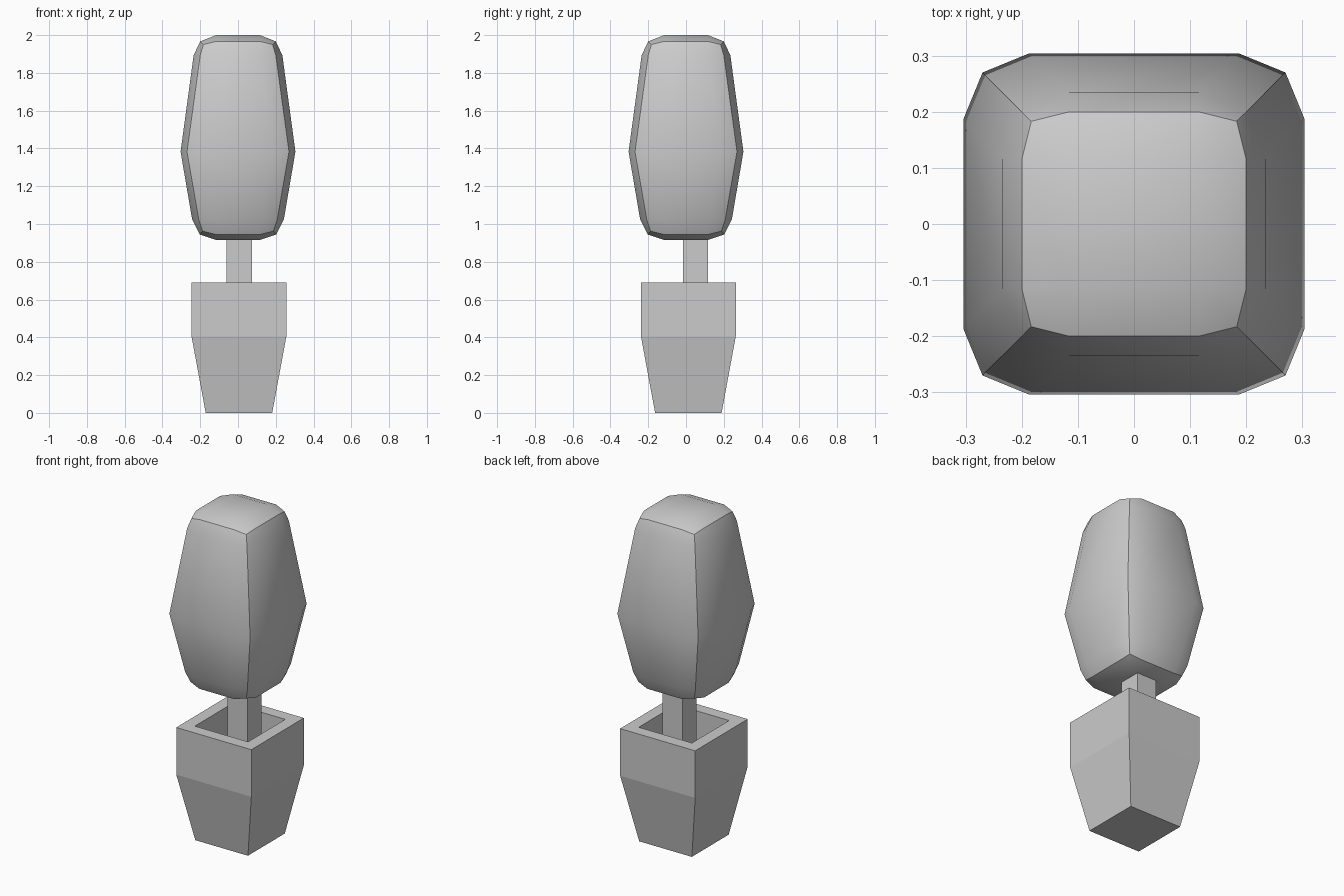
import bpy, bmesh, math

if "Cube" in bpy.data.objects:
    bpy.data.objects.remove(bpy.data.objects["Cube"])


def loft(name, rings):
    """Join equal-length point rings with quads, cap both ends."""
    bm = bmesh.new()
    loops = [[bm.verts.new(p) for p in ring] for ring in rings]
    n = len(loops[0])
    for a, b in zip(loops, loops[1:]):
        for i in range(n):
            j = (i + 1) % n
            bm.faces.new((a[i], a[j], b[j], b[i]))
    bm.faces.new(loops[0][::-1])
    bm.faces.new(loops[-1])
    bmesh.ops.remove_doubles(bm, verts=bm.verts, dist=0.0005)
    bmesh.ops.recalc_face_normals(bm, faces=bm.faces)
    mesh = bpy.data.meshes.new(name)
    bm.to_mesh(mesh)
    bm.free()
    obj = bpy.data.objects.new(name, mesh)
    bpy.context.collection.objects.link(obj)
    return obj


def square(cx, cy, h, z):
    return [(cx + sx * h, cy + sy * h, z)
            for sx, sy in ((-1, -1), (1, -1), (1, 1), (-1, 1))]


def rounded(flat, side, corner, z, zc):
    """12-point rounded square; zc is the height of the corner points."""
    pts = []
    for k in range(4):
        c, s = round(math.cos(k * math.pi / 2)), round(math.sin(k * math.pi / 2))
        for x, y, h in ((side, flat, z), (corner, corner, zc), (flat, side, z)):
            pts.append((c * x - s * y, s * x + c * y, h))
    return pts


# Planter: tapered base, straight upper band, hollow inside
loft("planter", [square(0.005, 0.0125, h, z) for h, z in
                 ((0.176, 0), (0.251, 0.405), (0.251, 0.69),
                  (0.178, 0.69), (0.178, 0.405))])

# Trunk: square post standing on the planter floor
loft("trunk", [square(0.007, 0.05, 0.067, z) for z in (0.405, 0.96)])

# Foliage: tapered block with two-step rounded edges
foliage = loft("foliage", [
    rounded(0.115, 0.115, 0.115, 0.915, 0.915),
    rounded(0.118, 0.203, 0.187, 0.945, 0.962),
    rounded(0.125, 0.243, 0.208, 1.025, 1.025),
    rounded(0.187, 0.304, 0.27, 1.383, 1.383),
    rounded(0.115, 0.235, 0.2, 1.893, 1.893),
    rounded(0.115, 0.2, 0.183, 1.967, 1.95),
    rounded(0.115, 0.115, 0.115, 2.0, 2.0),
])
bpy.ops.object.select_all(action='DESELECT')
foliage.select_set(True)
bpy.context.view_layer.objects.active = foliage
bpy.ops.object.shade_smooth_by_angle(angle=math.radians(40))
